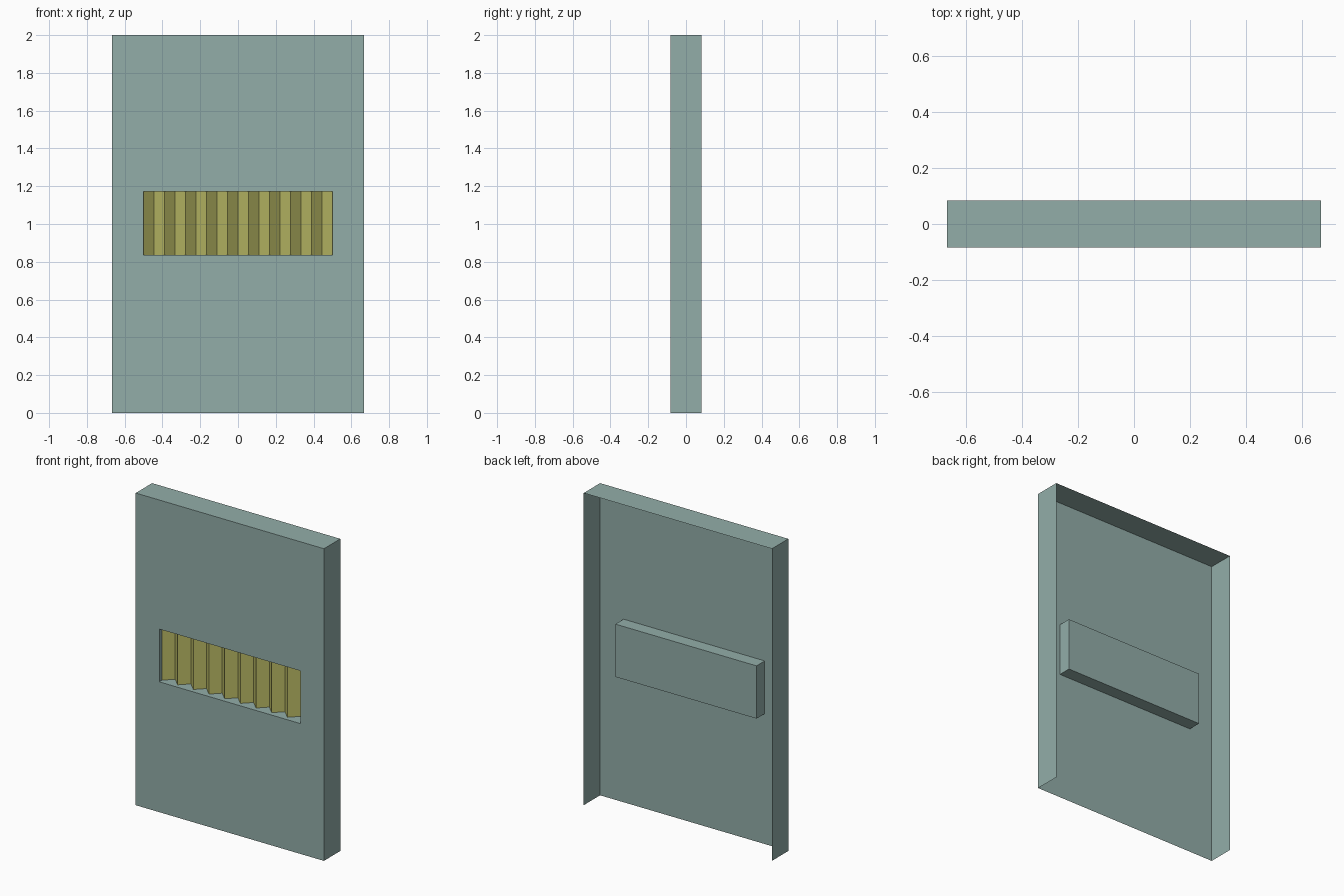
import bpy
import bmesh

cube = bpy.data.objects.get("Cube")
if cube:
    bpy.data.objects.remove(cube, do_unlink=True)

# Main dimensions
HALF_W, HEIGHT = 0.667, 2.0
FRONT, BACK = -0.083, 0.083
SLOT_W, SLOT_LOW, SLOT_HIGH = 0.5, 0.835, 1.173
SLOT_BACK = 0.0
FOLDS = 9


def make_material(name, colour):
    mat = bpy.data.materials.new(name)
    mat.use_nodes = True
    mat.diffuse_color = colour
    mat.node_tree.nodes["Principled BSDF"].inputs["Base Color"].default_value = colour
    return mat


def make_object(name, bm, mat):
    mesh = bpy.data.meshes.new(name)
    bm.normal_update()
    bm.to_mesh(mesh)
    bm.free()
    mesh.materials.append(mat)
    obj = bpy.data.objects.new(name, mesh)
    bpy.context.collection.objects.link(obj)
    return obj


def ring(bm, half_w, low, high, y):
    """Rectangle of vertices: bottom left, bottom right, top right, top left."""
    corners = [(-half_w, low), (half_w, low), (half_w, high), (-half_w, high)]
    return [bm.verts.new((x, y, z)) for x, z in corners]


def bridge(bm, a, b, sides=range(4)):
    for i in sides:
        j = (i + 1) % 4
        bm.faces.new((a[i], a[j], b[j], b[i]))


teal = make_material("grey teal", (0.29, 0.42, 0.395, 1))
yellow = make_material("dull yellow", (0.52, 0.52, 0.14, 1))

# Thin shell: open at the back and bottom, with a recessed slot in the front
bm = bmesh.new()
rim = ring(bm, HALF_W, 0, HEIGHT, BACK)
outer = ring(bm, HALF_W, 0, HEIGHT, FRONT)
mouth = ring(bm, SLOT_W, SLOT_LOW, SLOT_HIGH, FRONT)
pocket = ring(bm, SLOT_W, SLOT_LOW, SLOT_HIGH, SLOT_BACK)
bridge(bm, rim, outer, sides=(1, 2, 3))
bridge(bm, outer, mouth)
bridge(bm, mouth, pocket)
bm.faces.new(pocket)
make_object("panel_shell", bm, teal)

# Pleated sheet inside the slot, folded at right angles
bm = bmesh.new()
step = SLOT_W / FOLDS
previous = None
for i in range(2 * FOLDS + 1):
    x = -SLOT_W + i * step
    y = SLOT_BACK - (step if i % 2 == 0 else 0.001)
    pair = [bm.verts.new((x, y, z)) for z in (SLOT_LOW, SLOT_HIGH)]
    if previous:
        bm.faces.new((previous[0], pair[0], pair[1], previous[1]))
    previous = pair
make_object("pleated_insert", bm, yellow)
